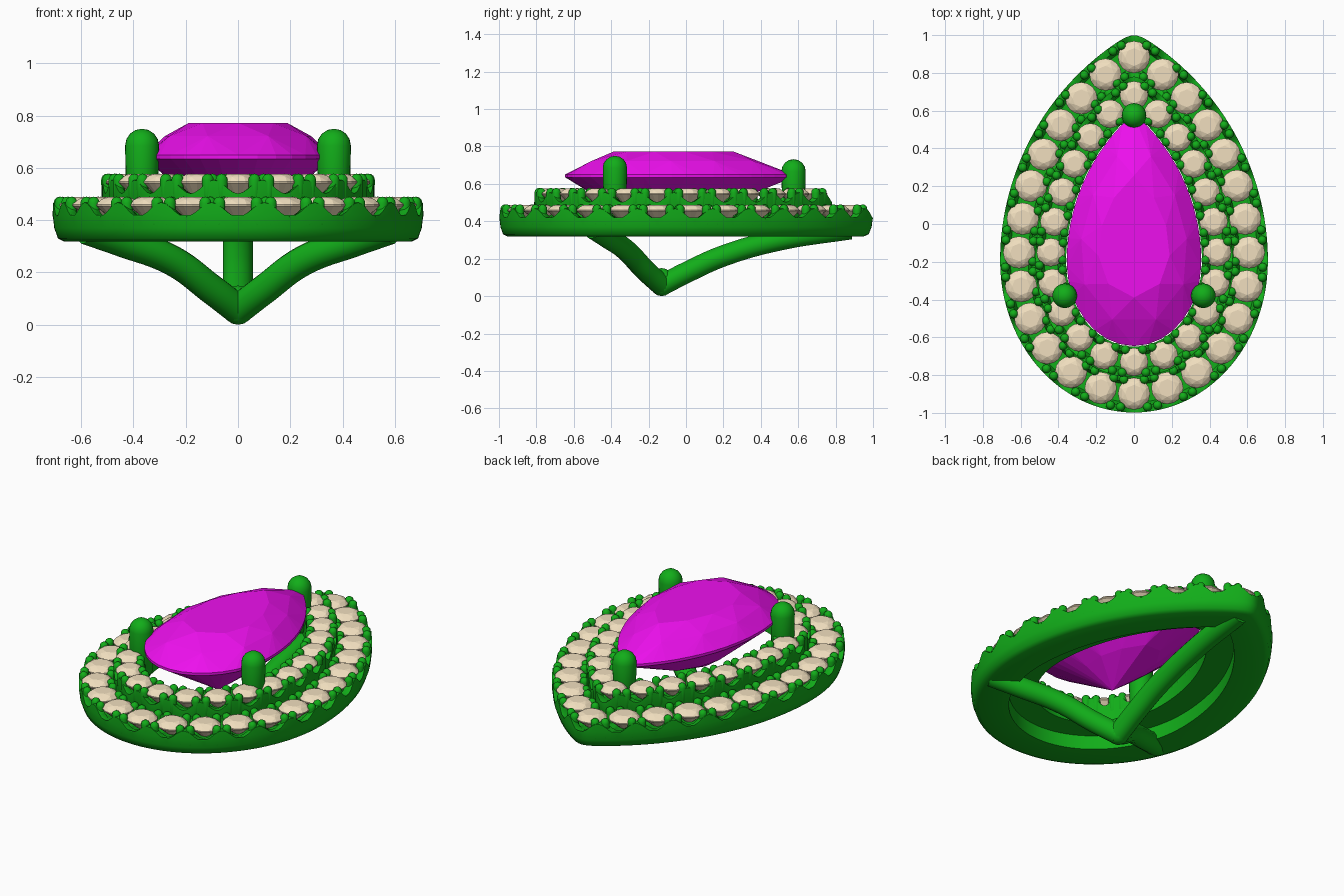
import bpy, bmesh
from math import sin, cos, acos, pi, radians
from mathutils import Vector

if "Cube" in bpy.data.objects:
    bpy.data.objects.remove(bpy.data.objects["Cube"])


def material(name, rgb):
    m = bpy.data.materials.new(name)
    m.diffuse_color = (*rgb, 1)
    m.use_nodes = True
    m.node_tree.nodes["Principled BSDF"].inputs["Base Color"].default_value = m.diffuse_color
    return m


METAL = material("green_metal", (0.006, 0.42, 0.01))
GEM = material("magenta_gem", (0.85, 0.005, 0.85))
STONE = material("cream_stone", (0.88, 0.74, 0.52))


def add(name, data, mat):
    ob = bpy.data.objects.new(name, data)
    bpy.context.collection.objects.link(ob)
    if not data.materials:
        data.materials.append(mat)
    return ob


def from_bm(name, bm, mat, smooth=None):
    bmesh.ops.recalc_face_normals(bm, faces=bm.faces)
    me = bpy.data.meshes.new(name)
    bm.to_mesh(me)
    bm.free()
    ob = add(name, me, mat)
    if smooth:
        bpy.ops.object.select_all(action='DESELECT')
        ob.select_set(True)
        bpy.context.view_layer.objects.active = ob
        bpy.ops.object.shade_smooth_by_angle(angle=radians(smooth))
    return ob


def pear(d):
    """Teardrop outline inset by d: returns (point at fraction t, length)."""
    r, tip = 1.4 - d, acos(0.69 / (1.4 - d))
    half = [(-0.69 + r * cos(tip * (1 - i / 70)), -0.2 + r * sin(tip * (1 - i / 70))) for i in range(70)]
    half += [((0.71 - d) * cos(pi / 2 * i / 50), -0.2 - (0.8 - d) * sin(pi / 2 * i / 50)) for i in range(51)]
    half[0], half[-1] = (0, half[0][1]), (0, half[-1][1])
    p = [Vector(q) for q in half] + [Vector((-x, y)) for x, y in half[-2:0:-1]]
    n = len(p)
    for _ in range(10):          # soften the tip
        p = [p[i - 1] * .25 + p[i] * .5 + p[(i + 1) % n] * .25 for i in range(n)]
    s = [0]
    for i in range(n):
        s.append(s[-1] + (p[(i + 1) % n] - p[i]).length)

    def at(t):
        v = (t % 1) * s[-1]
        i = next((k for k in range(n) if s[k + 1] >= v), n - 1)
        return p[i].lerp(p[(i + 1) % n], (v - s[i]) / (s[i + 1] - s[i]))
    return at, s[-1]


def band(name, profile, stones):
    """Loft a (inset, z, scallop) profile round the teardrop."""
    bm = bmesh.new()
    n, rings = stones * 10, []
    for d, z, sc in profile:
        at, _ = pear(d)
        rings.append([bm.verts.new((*at(i / n), z - sc * cos(2 * pi * stones * i / n))) for i in range(n)])
    for a, b in zip(rings, rings[1:] + rings[:1]):
        for i in range(n):
            j = (i + 1) % n
            bm.faces.new((a[i], a[j], b[j], b[i]))
    return from_bm(name, bm, METAL, 50)


def post(bm, x, y, base, top, r, seg=12):
    """Round-topped post."""
    vs = bmesh.ops.create_uvsphere(bm, u_segments=seg, v_segments=8, radius=r)['verts']
    for v in vs:
        z = top - r + v.co.z if v.co.z > -1e-4 else base + r + v.co.z
        v.co = (v.co.x + x, v.co.y + y, z)


def cut_gem(name, at, centre, rings, culet, mat):
    """Faceted stone: hull of (count, phase, scale, z) rings and a culet."""
    bm = bmesh.new()
    for n, ph, sc, z in rings:
        for i in range(n):
            bm.verts.new((*(centre + (at((i + ph) / n) - centre) * sc), z))
    bm.verts.new(culet)
    out = bmesh.ops.convex_hull(bm, input=bm.verts)
    bmesh.ops.delete(bm, geom=[v for v in bm.verts if not v.link_faces], context='VERTS')
    bmesh.ops.dissolve_limit(bm, angle_limit=0.01, verts=bm.verts, edges=bm.edges)
    return from_bm(name, bm, mat)


# Two scalloped halo bands
band("outer_halo", [(.045, .318, 0), (.02, .33, 0), (.006, .37, 0), (0, .42, .0), (0, .44, .028),
                    (.035, .44, .028), (.055, .405, 0), (.15, .405, 0), (.165, .44, .028),
                    (.205, .44, .028), (.205, .318, 0)], 26)
band("inner_halo", [(.2, .40, 0), (.187, .42, 0), (.187, .528, .026), (.215, .528, .026), (.235, .495, 0),
                    (.305, .495, 0), (.32, .528, .026), (.35, .528, .026), (.35, .40, 0)], 22)

# Halo stones and the bead prongs between them
for level, count, mid, r, girdle, edges in (("outer", 26, .1, .085, .458, (.026, .172)),
                                            ("inner", 22, .268, .075, .546, (.208, .33))):
    circle = lambda t, r=r: Vector((r * cos(2 * pi * t), r * sin(2 * pi * t)))
    first = cut_gem(level + "_stone", circle, Vector((0, 0)),
                    [(8, 0, .55, .03), (8, .5, .8, .021), (16, 0, 1, .003), (16, 0, 1, -.003)],
                    (0, 0, -.075), STONE)
    at, _ = pear(mid)
    for k in range(count):
        ob = first if k == 0 else add(level + "_stone", first.data, STONE)
        ob.location = (*at(k / count), girdle)
    bm = bmesh.new()
    for d in edges:
        at, length = pear(d)
        for k in range(count):
            for side in (-1, 1):
                x, y = at((k + .5) / count + side * .027 / length)
                post(bm, x, y, girdle - .09, girdle + .032, .024, 10)
    from_bm(level + "_beads", bm, METAL, 60)

# Centre pear-cut gem
cut_gem("centre_gem", pear(.353)[0], Vector((0, -.1)),
        [(10, 0, .53, .772), (10, .5, .8, .722), (40, 0, 1, .65), (40, 0, 1, .635), (10, .5, .45, .466)],
        (0, -.18, .35), GEM)

# Three main prongs
for x, y, top in ((-.367, -.38, .75), (.367, -.38, .75), (0, .575, .732)):
    bm = bmesh.new()
    post(bm, x, y, .40, top, .065, 24)
    from_bm("main_prong", bm, METAL, 60)

# Three curved support arms meeting at the base
side = [(0, -.13, .058), (.1, -.215, .135), (.25, -.32, .245), (.45, -.43, .32), (.58, -.5, .365)]
arms = [side, [(-x, y, z) for x, y, z in side],
        [(0, -.13, .058), (0, 0, .125), (0, .2, .215), (0, .5, .30), (0, .88, .36)]]
for pts in arms:
    cu = bpy.data.curves.new("support_arm", 'CURVE')
    cu.dimensions = '3D'
    cu.bevel_depth, cu.bevel_resolution, cu.use_fill_caps = .058, 5, True
    sp = cu.splines.new('BEZIER')
    sp.bezier_points.add(len(pts) - 1)
    for b, p in zip(sp.bezier_points, pts):
        b.co = p
        b.handle_left_type = b.handle_right_type = 'AUTO'
    add("support_arm", cu, METAL)

# Rounded foot where the arms join
bm = bmesh.new()
post(bm, 0, -.13, 0, .15, .06, 20)
from_bm("arm_joint", bm, METAL, 60)
